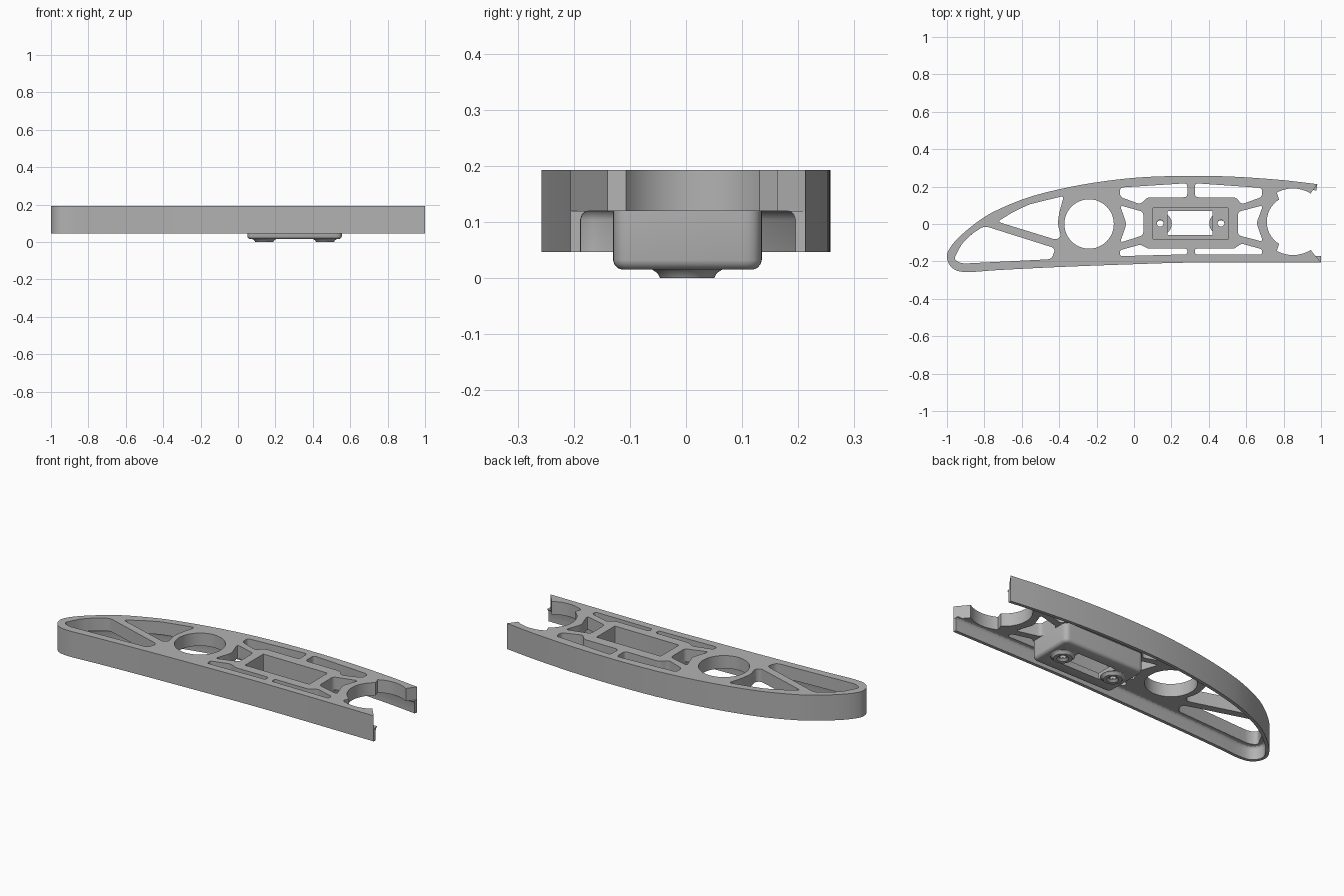
import bpy, bmesh
from math import cos, sin, radians
from mathutils import Vector

cube = bpy.data.objects.get("Cube")
if cube:
    bpy.data.objects.remove(cube, do_unlink=True)

grey = bpy.data.materials.new("plain grey")
grey.use_nodes = True
grey.diffuse_color = (0.45, 0.45, 0.45, 1)
grey.node_tree.nodes["Principled BSDF"].inputs["Base Color"].default_value = (0.45, 0.45, 0.45, 1)

BOTTOM, WEB, TOP = 0.047, 0.12, 0.193      # heights of the rib
BOX_BOTTOM, FLOOR = 0.015, 0.05            # heights of the tray
MID = 0.004                                # tray centre line in y
SCREWS = (0.14, 0.465)


def spline(points, steps=6):
    """Smooth open path through the points."""
    p = [Vector(q) for q in points]
    p = [2 * p[0] - p[1]] + p + [2 * p[-1] - p[-2]]
    out = []
    for a, b, c, d in zip(p, p[1:], p[2:], p[3:]):
        for i in range(steps):
            t = i / steps
            out.append(0.5 * (2 * b + (c - a) * t + (2 * a - 5 * b + 4 * c - d) * t ** 2
                              + (3 * b - a - 3 * c + d) * t ** 3))
    return out + [p[-2]]


def rounded(points, r=0.02, steps=6):
    """Polygon with rounded corners."""
    p = [Vector(q) for q in points]
    out = []
    for i, b in enumerate(p):
        a, c = p[i - 1], p[(i + 1) % len(p)]
        s = b + (a - b).normalized() * min(r, (a - b).length * 0.45)
        e = b + (c - b).normalized() * min(r, (c - b).length * 0.45)
        for k in range(steps + 1):
            t = k / steps
            out.append(s * (1 - t) ** 2 + b * 2 * t * (1 - t) + e * t ** 2)
    return out


def rect(x0, x1, y0, y1, r):
    return rounded([(x0, y0), (x1, y0), (x1, y1), (x0, y1)], r)


def arc(x, y, r, start, end, steps=24):
    angles = [radians(start + (end - start) * i / steps) for i in range(steps + 1)]
    return [Vector((x + r * cos(a), y + r * sin(a))) for a in angles]


def circle(x, y, r, steps=48):
    return arc(x, y, r, 0, 360, steps)[:-1]


def offset(path, d):
    """Open path moved to its left."""
    out = []
    for i, p in enumerate(path):
        t = (path[min(i + 1, len(path) - 1)] - path[max(i - 1, 0)]).normalized()
        out.append(p + Vector((-t.y, t.x)) * d)
    return out


def finish(obj):
    obj.data.materials.clear()
    obj.data.materials.append(grey)
    bm = bmesh.new()
    bm.from_mesh(obj.data)
    bmesh.ops.remove_doubles(bm, verts=bm.verts, dist=0.0001)
    bmesh.ops.recalc_face_normals(bm, faces=bm.faces)
    bm.to_mesh(obj.data)
    bm.free()
    bpy.ops.object.select_all(action='DESELECT')
    obj.select_set(True)
    bpy.context.view_layer.objects.active = obj
    bpy.ops.object.shade_smooth_by_angle(angle=radians(30))


def plate(name, loops, z0, z1):
    """Flat plate; loops inside the first one become holes."""
    curve = bpy.data.curves.new(name, 'CURVE')
    curve.dimensions = '2D'
    curve.fill_mode = 'BOTH'
    curve.extrude = (z1 - z0) / 2
    for loop in loops:
        s = curve.splines.new('POLY')
        s.points.add(len(loop) - 1)
        for q, v in zip(s.points, loop):
            q.co = (v.x, v.y, 0, 1)
        s.use_cyclic_u = True
    obj = bpy.data.objects.new(name, curve)
    bpy.context.collection.objects.link(obj)
    obj.location.z = (z0 + z1) / 2
    bpy.ops.object.select_all(action='DESELECT')
    obj.select_set(True)
    bpy.context.view_layer.objects.active = obj
    bpy.ops.object.convert(target='MESH')
    finish(bpy.context.view_layer.objects.active)


def loft(name, rings, closed_path, closed_section=True):
    """Skin over matching rings of (path, z)."""
    bm = bmesh.new()
    rows = [[bm.verts.new((p.x, p.y, z)) for p in path] for path, z in rings]
    n = len(rows[0])
    for j in range(len(rows) if closed_section else len(rows) - 1):
        a, b = rows[j], rows[(j + 1) % len(rows)]
        for i in range(n if closed_path else n - 1):
            k = (i + 1) % n
            bm.faces.new((a[i], a[k], b[k], b[i]))
    if not closed_path:
        bm.faces.new([r[0] for r in rows])
        bm.faces.new([r[-1] for r in rows])
    mesh = bpy.data.meshes.new(name)
    bm.to_mesh(mesh)
    bm.free()
    obj = bpy.data.objects.new(name, mesh)
    bpy.context.collection.objects.link(obj)
    finish(obj)


# Aerofoil outline, from the tail over the top, round the nose and back
skin = spline([(0.98, 0.213), (0.78, 0.236), (0.51, 0.254), (0.24, 0.257), (-0.02, 0.245),
               (-0.29, 0.208), (-0.54, 0.15), (-0.72, 0.08), (-0.825, 0.02), (-0.93, -0.065),
               (-0.985, -0.13), (-1, -0.18), (-0.972, -0.235), (-0.9, -0.257), (-0.72, -0.246),
               (-0.4, -0.23), (0, -0.215), (0.35, -0.206), (1, -0.206)])

# Stepped round socket in the tail
socket = (arc(0.85, 0.012, 0.178, -58, -119) + arc(0.85, 0.012, 0.14, -122, -238)
          + arc(0.85, 0.012, 0.178, -241, -302))

# Lightening holes
nose_hole = rounded([(-0.92, -0.212), (-0.965, -0.19), (-0.92, -0.105), (-0.87, -0.055),
                     (-0.8, -0.01), (-0.42, -0.13), (-0.44, -0.188)], 0.025)
front_hole = rounded([(-0.73, 0.012), (-0.415, -0.085), (-0.39, -0.065), (-0.408, 0),
                      (-0.4, 0.06), (-0.375, 0.15), (-0.56, 0.105), (-0.65, 0.062)])
upper_left = rounded([(-0.075, 0.195), (0.285, 0.218), (0.285, 0.143), (0.07, 0.143),
                      (0.035, 0.105), (-0.075, 0.145)])
upper_right = rounded([(0.325, 0.218), (0.685, 0.193), (0.685, 0.145), (0.575, 0.105),
                       (0.545, 0.143), (0.325, 0.143)])
side_left = rounded([(-0.075, 0.1), (0.05, 0.065), (0.05, -0.06), (-0.075, -0.1), (-0.04, 0)])
side_right = rounded([(0.69, 0.1), (0.555, 0.065), (0.555, -0.06), (0.69, -0.095), (0.655, 0.005)])
lower_left = rounded([(-0.075, -0.172), (0.285, -0.162), (0.285, -0.132), (0.075, -0.132),
                      (0.035, -0.11), (-0.075, -0.14)], 0.012)
lower_right = rounded([(0.685, -0.163), (0.325, -0.162), (0.325, -0.132), (0.535, -0.132),
                       (0.575, -0.105), (0.685, -0.135)], 0.012)
tube_hole = circle(-0.24, 0, 0.132)


def tray(inset):
    return rect(0.05 + inset, 0.555 - inset, -0.13 + inset, 0.135 - inset, max(0.032 - inset, 0.004))


# Top web, with the holes and the tray opening
plate("web", [skin + socket, nose_hole, front_hole, tube_hole, upper_left, upper_right, side_left,
              side_right, lower_left, lower_right, tray(0.05)], WEB, TOP)

# Thin outer wall below the web, with a fillet inside
loft("rim", [(offset(skin, d), z) for d, z in
             ((0, WEB), (0, BOTTOM), (0.018, BOTTOM), (0.018, 0.104), (0.021, 0.113),
              (0.026, 0.118), (0.034, WEB))], False)

# Tray walls with a rounded lower edge
loft("tray_wall", [(tray(d), z) for d, z in
                   ((0, WEB), (0, 0.032), (0.002, 0.025), (0.008, 0.018), (0.016, BOX_BOTTOM),
                    (0.05, BOX_BOTTOM), (0.05, WEB))], True)

# Tray floor with the window and screw holes
plate("tray_floor", [tray(0.05), rect(0.18, 0.42, MID - 0.064, MID + 0.066, 0.005)]
      + [circle(x, MID, 0.018) for x in SCREWS], BOX_BOTTOM, FLOOR)

# Flared screw bosses under the tray
for side, x in zip(("right", "left"), SCREWS):
    loft(side + "_screw_boss", [(circle(x, MID - 0.002, r), z) for r, z in
                                ((0.062, BOX_BOTTOM), (0.053, 0.009), (0.048, 0),
                                 (0.03, 0), (0.018, 0.01), (0.018, BOX_BOTTOM))], True)
